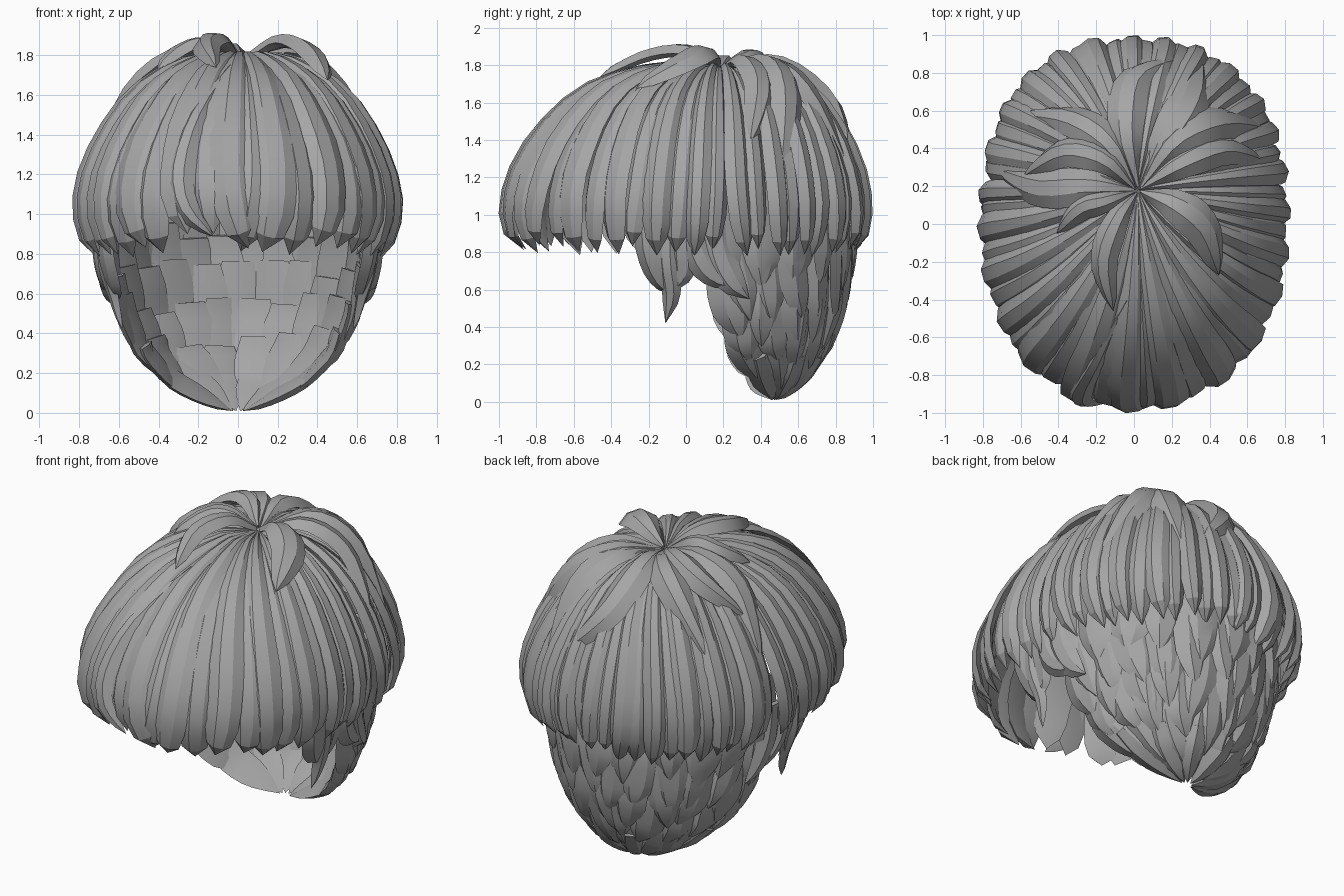
import bpy, bmesh, math, random
from mathutils import Vector, Matrix

if "Cube" in bpy.data.objects:
    bpy.data.objects.remove(bpy.data.objects["Cube"])

random.seed(4)
rnd = random.uniform
hair = bpy.data.materials.new("grey_hair")
hair.diffuse_color = (0.38, 0.38, 0.38, 1)
hair.use_nodes = True
hair.node_tree.nodes["Principled BSDF"].inputs["Base Color"].default_value = hair.diffuse_color

WHORL = Vector((0.02, 0.18))
CORE = Vector((0, 0.08, 0.9))
# dome profile: share of the distance from whorl to outline, height
DOME = [(0, 1.75), (0.1, 1.775), (0.22, 1.79), (0.4, 1.75), (0.58, 1.67), (0.74, 1.54),
        (0.87, 1.38), (0.96, 1.21), (1.0, 1.05), (0.975, 0.90), (0.89, 0.78)]
# nape bowl: height, half width, centre y, depth to the back
BOWL = [(0.0, 0.01, 0.46, 0.01), (0.06, 0.14, 0.42, 0.13), (0.15, 0.32, 0.34, 0.31),
        (0.3, 0.49, 0.24, 0.51), (0.5, 0.59, 0.19, 0.64), (0.8, 0.67, 0.14, 0.74),
        (1.2, 0.70, 0.12, 0.76)]
# lock width along its length
LONG = [(0, 0.03), (0.2, 0.3), (0.45, 0.72), (0.65, 1), (0.85, 0.95), (0.94, 0.65), (1, 0)]
LEAF = [(0, 0.75), (0.3, 1), (0.6, 0.95), (0.8, 0.65), (1, 0)]
CURL = [(0, 0.12), (0.25, 0.7), (0.5, 1), (0.75, 0.85), (0.9, 0.5), (1, 0)]


def lerp(table, x):
    """Linear lookup by the first column."""
    for a, b in zip(table, table[1:]):
        if x <= b[0]:
            f = max(0, (x - a[0]) / (b[0] - a[0]))
            return [p + (q - p) * f for p, q in zip(a[1:], b[1:])]
    return list(table[-1][1:])


def reach(theta):
    """Distance from the whorl to the rounded head outline."""
    d = Vector((math.cos(theta), math.sin(theta)))
    lo, hi = 0, 2
    for _ in range(24):
        m = (lo + hi) / 2
        p = WHORL + d * m
        e = 2.4 if p.y > 0 else 2.15
        if abs(p.x / 0.795) ** e + abs(p.y / 0.965) ** e < 1:
            lo = m
        else:
            hi = m
    return lo


def fuller(theta, s):
    """Extra height over the brow and the back of the head."""
    return 0.03 * math.sin(theta) ** 2 * max(0, math.sin(math.pi * min(1, s * s)))


def dome(theta, t):
    i = max(0, min(int(t * 10), 9))
    f = t * 10 - i
    s, z = (DOME[i][k] + (DOME[i + 1][k] - DOME[i][k]) * f for k in (0, 1))
    r = reach(theta) * s
    if t < 0.8:
        z += fuller(theta, s)
    return Vector((WHORL.x + r * math.cos(theta), WHORL.y + r * math.sin(theta), z))


def on_dome(x, y, lift):
    d = Vector((x, y)) - WHORL
    a = math.atan2(d.y, d.x)
    s = d.length / reach(a)
    return Vector((x, y, lerp(DOME[:9], s)[0] + fuller(a, s) + lift))


def bowl(phi, z, grow=0):
    w, yc, d = lerp(BOWL, z)
    return Vector(((w + grow) * math.cos(phi), yc + (d + grow) * math.sin(phi), z))


def spline(pts, n):
    """Smooth path through a few points."""
    p = [pts[0] * 2 - pts[1]] + pts + [pts[-1] * 2 - pts[-2]]
    out = []
    for k in range(n + 1):
        u = k / n * (len(pts) - 1)
        i = min(int(u), len(pts) - 2)
        f = u - i
        a, b, c, d = p[i:i + 4]
        out.append(0.5 * (2 * b + (c - a) * f + (2 * a - 5 * b + 4 * c - d) * f ** 2
                          + (3 * b - a - 3 * c + d) * f ** 3))
    return out


def lock(bm, path, half, thick, shape, roll=0.0):
    """Ridged, flat-backed lock of hair that tapers to a point."""
    n = len(path) - 1
    prev = None
    for i, p in enumerate(path):
        if i == n:
            tip = bm.verts.new(p)
            for k in range(5):
                bm.faces.new((prev[k], prev[(k + 1) % 5], tip))
            break
        tan = (path[i + 1] - path[max(i - 1, 0)]).normalized()
        out = p - CORE
        out = (out - tan * out.dot(tan)).normalized()
        out = Matrix.Rotation(roll, 3, tan) @ out
        side = tan.cross(out)
        w = lerp(shape, i / n)[0]
        h = thick * (0.35 + 0.65 * w)
        ring = [bm.verts.new(p + side * half * w * a + out * h * b) for a, b in
                ((-1, -0.3), (-0.4, 0.85), (0.35, 1), (1, -0.3), (0, -0.6))]
        if prev:
            for k in range(5):
                bm.faces.new((prev[k], prev[(k + 1) % 5], ring[(k + 1) % 5], ring[k]))
        else:
            bm.faces.new(ring)
        prev = ring


def finish(bm, name):
    bmesh.ops.recalc_face_normals(bm, faces=bm.faces)
    me = bpy.data.meshes.new(name)
    bm.to_mesh(me)
    bm.free()
    me.materials.append(hair)
    ob = bpy.data.objects.new(name, me)
    bpy.context.collection.objects.link(ob)
    bpy.ops.object.select_all(action='DESELECT')
    ob.select_set(True)
    bpy.context.view_layer.objects.active = ob
    bpy.ops.object.shade_smooth_by_angle(angle=math.radians(24))


# long locks falling from the whorl over the whole dome
bm = bmesh.new()
N = 50
step = 2 * math.pi / N
for i in range(N):
    th = i * step + rnd(-0.02, 0.02)
    chord = (dome(th + step / 2, 0.8) - dome(th - step / 2, 0.8)).length
    front = math.sin(th) < -0.3
    sweep = (-1 if (math.cos(th) > 0) == (math.sin(th) < 0.1) else 1) * rnd(0.3, 0.8)
    end = rnd(0.95, 1.0) if front else rnd(0.96, 1.01)
    if -0.36 < math.cos(th) < -0.12 and front:      # shorter fringe beside the parting
        end = 0.9
    path = []
    for k in range(15):
        t = k / 14
        a = th + sweep * max(0, t - 0.65) ** 2 + 0.22 * math.sin(2 * th) * (1 - t) ** 1.5
        p = dome(a, t * end)
        path.append(p + (p - CORE).normalized() * (0.01 if i % 2 else -0.012))
    lock(bm, path, chord * rnd(0.66, 0.8), 0.032, LONG, rnd(-0.25, 0.25))
finish(bm, "long_locks")

# loose fringe lock crossing the forehead
bm = bmesh.new()
path = [dome(-math.pi / 2 + a, t) + Vector((0, -0.02, 0.01)) for a, t in
        ((-0.1, 0.35), (-0.25, 0.55), (-0.29, 0.7), (-0.25, 0.82), (-0.13, 0.92))]
lock(bm, spline(path, 12), 0.075, 0.035, CURL)
finish(bm, "fringe_lock")

# curling crown locks: plan points, lift, half width
CROWN = [
    ([(0.01, 0.16), (-0.09, 0.02), (-0.16, -0.2), (-0.11, -0.46)], 0.08, 0.08),
    ([(0.04, 0.17), (0.22, 0.1), (0.37, -0.03), (0.45, -0.27)], 0.08, 0.11),
    ([(0.04, 0.2), (0.22, 0.44), (0.46, 0.54), (0.71, 0.5)], 0.06, 0.11),
    ([(0.04, 0.19), (0.25, 0.32), (0.47, 0.4), (0.68, 0.34)], 0.05, 0.10),
    ([(0.04, 0.2), (0.18, 0.45), (0.3, 0.66), (0.35, 0.88)], 0.045, 0.12),
    ([(0.02, 0.2), (-0.04, 0.48), (0.0, 0.76), (0.23, 0.87)], 0.05, 0.11),
    ([(0.0, 0.2), (-0.13, 0.42), (-0.33, 0.55), (-0.6, 0.58)], 0.05, 0.10),
    ([(0.0, 0.19), (-0.16, 0.34), (-0.37, 0.38), (-0.59, 0.25)], 0.07, 0.09),
    ([(0.0, 0.18), (-0.25, 0.2), (-0.5, 0.19), (-0.72, 0.28)], 0.05, 0.11),
    ([(0.0, 0.17), (-0.15, 0.12), (-0.28, 0.08), (-0.41, -0.05)], 0.06, 0.07),
]
bm = bmesh.new()
for pts, lift, half in CROWN:
    path = [on_dome(x, y, l * lift) for (x, y), l in zip(pts, (0.3, 1, 1, 0.5))]
    lock(bm, spline(path, 11), half, 0.045, CURL)
finish(bm, "crown_locks")

# overlapping rows of leaf-shaped locks from under the dome to the nape point
bm = bmesh.new()
for row, (top, low, count) in enumerate(((1.15, 0.60, 11), (0.92, 0.44, 12), (0.72, 0.29, 11),
                                         (0.54, 0.16, 10), (0.38, 0.07, 8), (0.25, 0.01, 6))):
    for i in range(count):
        phi = math.pi * (i + (0.5 if row % 2 else 0.35 + 0.3 * i / (count - 1))) / count
        w, _, d = lerp(BOWL, (top + low) / 2)
        half = math.pi * (w + d) / 2 / count * rnd(0.6, 0.75)
        low_i = max(0.01, low + rnd(-0.05, 0.05) * (row < 5))
        top_i = top + rnd(-0.06, 0.06) * (row < 5)
        bend = rnd(-0.12, 0.12)
        path = []
        for k in range(9):
            t = k / 8
            path.append(bowl(phi + bend * t * t, top_i + (low_i - top_i) * t,
                             (-0.04 + 0.06 * t) * (row < 5)))
        lock(bm, path, half, 0.036, LEAF, rnd(-0.22, 0.22))
finish(bm, "nape_locks")

# sideburns and locks around the ears, mirrored
SIDE = [
    ([(0.68, -0.2, 1.05), (0.67, -0.19, 0.82), (0.63, -0.13, 0.66), (0.60, -0.05, 0.57)], 0.09),
    ([(0.68, -0.1, 1.0), (0.67, -0.1, 0.75), (0.62, -0.08, 0.58), (0.58, -0.11, 0.42)], 0.06),
    ([(0.70, 0.0, 1.0), (0.68, -0.02, 0.82), (0.65, -0.02, 0.7), (0.62, -0.08, 0.58)], 0.08),
    ([(0.70, 0.03, 1.0), (0.70, 0.06, 0.8), (0.68, 0.14, 0.68), (0.66, 0.28, 0.61)], 0.08),
    ([(0.70, 0.15, 1.0), (0.69, 0.17, 0.8), (0.67, 0.24, 0.65), (0.64, 0.34, 0.55)], 0.09),
]
bm = bmesh.new()
for sx in (-1, 1):
    for pts, half in SIDE:
        lock(bm, spline([Vector((sx * x, y, z)) for x, y, z in pts], 9), half, 0.03, LEAF)
finish(bm, "sideburn_locks")
